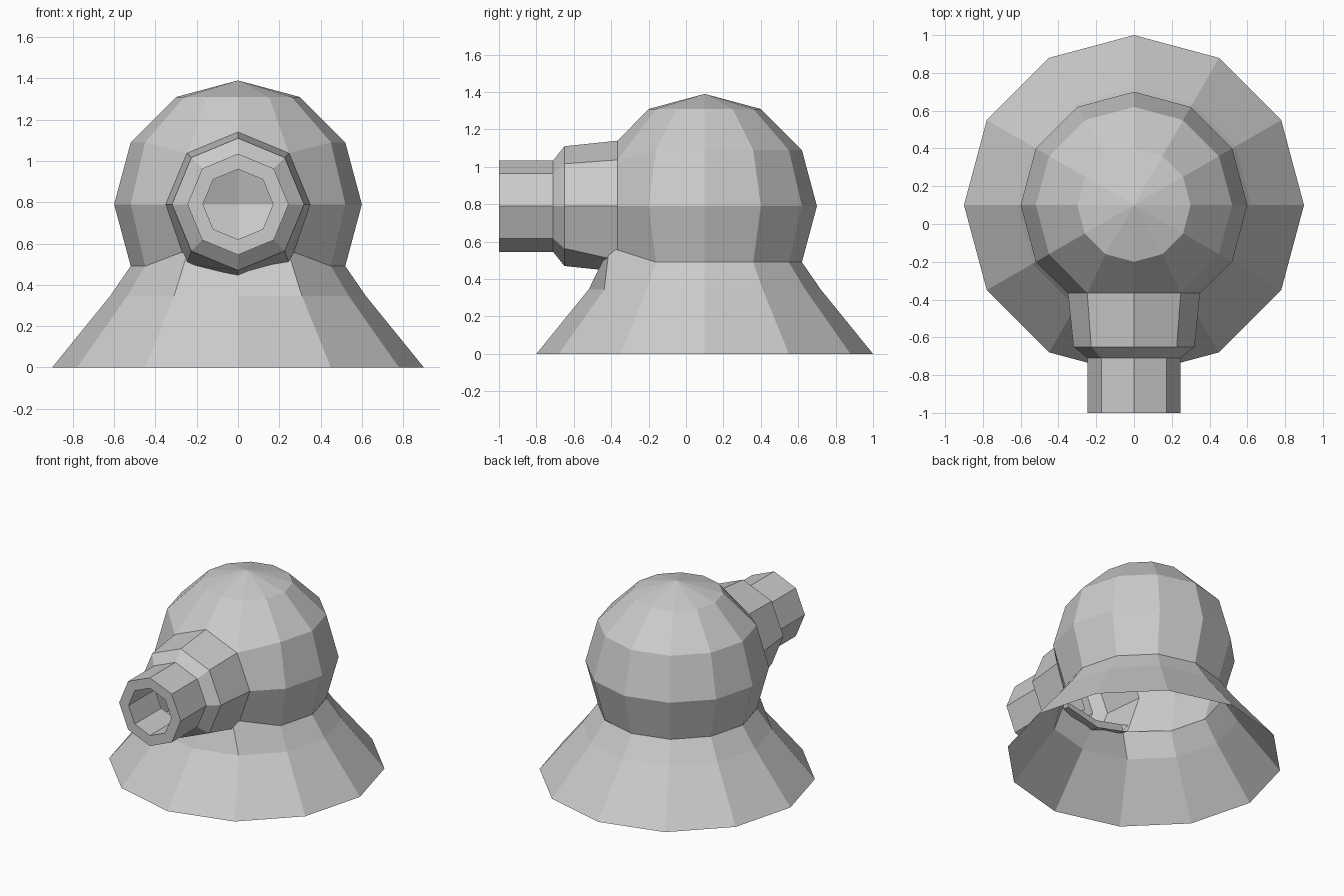
import bpy, math

if "Cube" in bpy.data.objects:
    bpy.data.objects.remove(bpy.data.objects["Cube"])

CY, CZ = 0.1, 0.79          # dome axis and nozzle axis height


def make(name, verts, faces):
    me = bpy.data.meshes.new(name)
    me.from_pydata(verts, [], faces)
    me.validate()
    ob = bpy.data.objects.new(name, me)
    bpy.context.collection.objects.link(ob)
    return ob


def ring(r, z):
    """12 points around the vertical axis, index 0 facing front."""
    return [(r * math.sin(i * math.pi / 6), CY - r * math.cos(i * math.pi / 6), z)
            for i in range(12)]


def octagon(r, y):
    """8 points around the nozzle axis, index 0 at the top, 2 at +x."""
    return [(r * math.sin(i * math.pi / 4), y, CZ + r * math.cos(i * math.pi / 4))
            for i in range(8)]


def loft(rings, skip=()):
    n = len(rings[0])
    verts = [v for r in rings for v in r]
    faces = [(k * n + i, k * n + (i + 1) % n, (k + 1) * n + (i + 1) % n, (k + 1) * n + i)
             for k in range(len(rings) - 1) for i in range(n) if (k, i) not in skip]
    return verts, faces


# Dome: faceted sphere with its front four faces opened to an octagonal collar
R = 0.6
rings = [ring(R * math.sin(math.radians(a)), CZ + R * math.cos(math.radians(a)))
         for a in (120, 90, 60, 30)]
base = octagon(0.35, -0.365)
base[3] = (0.25, -0.365, 0.50)
base[5] = (-0.25, -0.365, 0.50)
for k, i, b in ((0, 0, 4), (0, 1, 3), (1, 1, 2), (2, 1, 1),
                (2, 0, 0), (2, 11, 7), (1, 11, 6), (0, 11, 5)):
    rings[k][i] = base[b]
verts, faces = loft(rings, skip={(0, 0), (0, 11), (1, 0), (1, 11)})
verts.append((0, CY, CZ + R))
faces += [(36 + i, 36 + (i + 1) % 12, 48) for i in range(12)]
make("dome", verts, faces)

# Nozzle: tapered collar, step, tube, rim and bore
make("nozzle", *loft([base, octagon(0.32, -0.65), octagon(0.245, -0.71),
                      octagon(0.245, -1.0), octagon(0.17, -1.0),
                      octagon(0.17, -0.70)][::-1]))

# Skirt: flared open base whose front rises into the collar
top = ring(0.52, 0.49)
top[0] = (0, -0.38, 0.50)
top[1] = (0.24, -0.41, 0.57)
top[11] = (-0.24, -0.41, 0.57)
make("skirt", *loft([ring(0.9, 0), ring(0.62, 0.345), top]))
